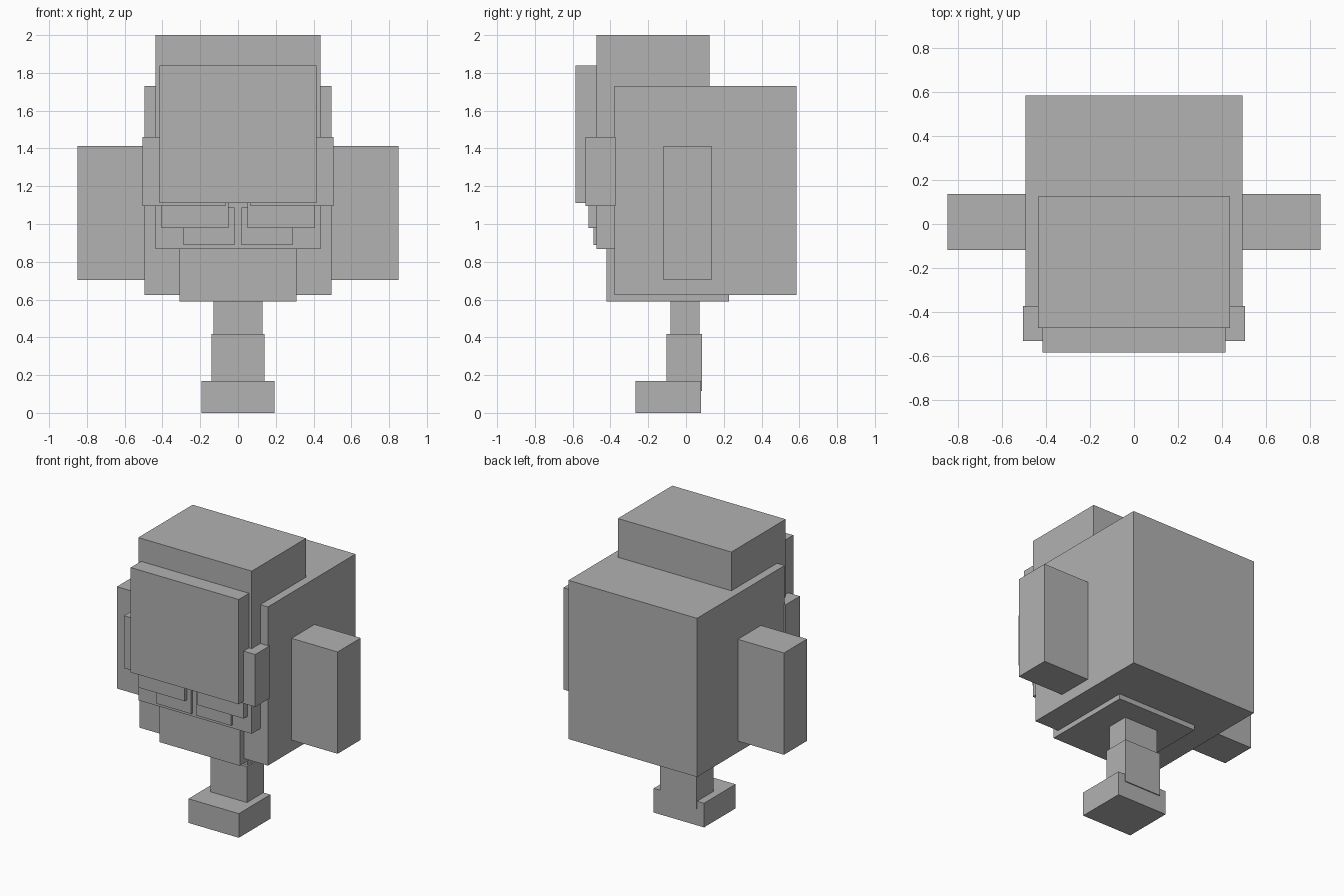
import bpy

cube = bpy.data.objects.get("Cube")
if cube:
    bpy.data.objects.remove(cube, do_unlink=True)

# Single plain grey material
grey = bpy.data.materials.new("plain_grey")
grey.use_nodes = True
colour = (0.445, 0.445, 0.445, 1)
grey.diffuse_color = colour
grey.node_tree.nodes["Principled BSDF"].inputs["Base Color"].default_value = colour


def box(name, x, y, z):
    """Box spanning the given (low, high) range on each axis."""
    spans = (x, y, z)
    bpy.ops.mesh.primitive_cube_add(size=1, location=[(a + b) / 2 for a, b in spans])
    obj = bpy.context.object
    obj.name = name
    obj.scale = [b - a for a, b in spans]
    bpy.ops.object.transform_apply(location=False, rotation=False, scale=True)
    obj.data.materials.append(grey)


def centred(name, half_width, y, z):
    box(name, (-half_width, half_width), y, z)


def pair(name, x, y, z):
    box("left_" + name, x, y, z)
    box("right_" + name, (-x[1], -x[0]), y, z)


# Foot, leg and neck
centred("foot", 0.194, (-0.268, 0.079), (0, 0.168))
centred("leg", 0.141, (-0.103, 0.086), (0.115, 0.418))
centred("neck", 0.131, (-0.083, 0.071), (0.40, 0.60))

# Body
centred("lower_body", 0.309, (-0.421, 0.228), (0.59, 0.90))
centred("main_shell", 0.495, (-0.378, 0.586), (0.625, 1.73))
pair("arm", (0.48, 0.85), (-0.118, 0.136), (0.703, 1.412))

# Head and face
centred("head", 0.437, (-0.473, 0.125), (0.867, 2.0))
centred("face_plate", 0.416, (-0.586, -0.46), (1.11, 1.84))
pair("cheek_block", (0.065, 0.505), (-0.532, -0.373), (1.095, 1.46))
pair("upper_lip", (0.05, 0.404), (-0.515, -0.46), (0.98, 1.12))
pair("lower_lip", (0.018, 0.288), (-0.489, -0.46), (0.89, 1.088))
